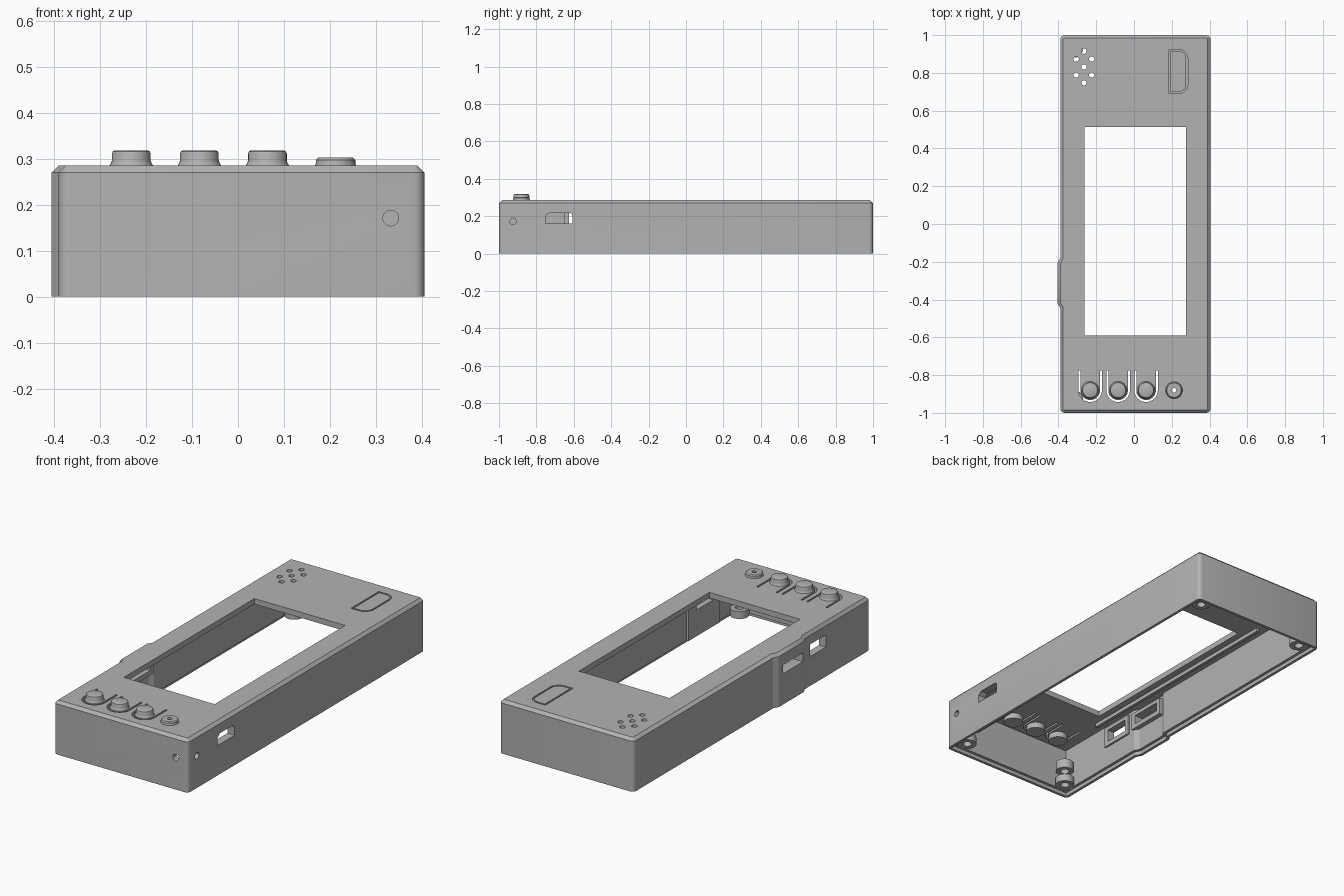
import bpy, bmesh
from math import sin, cos, pi, radians
from mathutils import Vector

cube = bpy.data.objects.get("Cube")
if cube:
    bpy.data.objects.remove(cube, do_unlink=True)

grey = bpy.data.materials.new("plain grey")
grey.use_nodes = True
grey.diffuse_color = (0.45, 0.45, 0.45, 1)
grey.node_tree.nodes["Principled BSDF"].inputs["Base Color"].default_value = (0.45, 0.45, 0.45, 1)

TOP, UNDER = 0.285, 0.255      # faces of the top plate
WALL = 0.03


def finish(name, bm):
    bmesh.ops.recalc_face_normals(bm, faces=bm.faces[:])
    mesh = bpy.data.meshes.new(name)
    bm.to_mesh(mesh)
    bm.free()
    mesh.materials.append(grey)
    obj = bpy.data.objects.new(name, mesh)
    bpy.context.collection.objects.link(obj)
    return obj


def prism_bm(pts, a, b, axis="z"):
    """Extrude a 2D outline from a to b along an axis."""
    place = {"x": lambda u, v, w: (w, u, v), "y": lambda u, v, w: (u, w, v),
             "z": lambda u, v, w: (u, v, w)}[axis]
    bm = bmesh.new()
    low, high = ([bm.verts.new(place(u, v, w)) for u, v in pts] for w in (a, b))
    bm.faces.new(low)
    bm.faces.new(high)
    for i in range(len(pts)):
        j = (i + 1) % len(pts)
        bm.faces.new((low[i], low[j], high[j], high[i]))
    bmesh.ops.recalc_face_normals(bm, faces=bm.faces[:])
    return bm


def prism(name, pts, a, b, axis="z"):
    return finish(name, prism_bm(pts, a, b, axis))


def lathe(name, x, y, profile, closed=False, steps=32):
    """Turn an (r, z) profile round a vertical axis at x, y."""
    bm = bmesh.new()
    rings = [[bm.verts.new((x + r * cos(2 * pi * k / steps), y + r * sin(2 * pi * k / steps), z))
              for k in range(steps)] for r, z in profile]
    pairs = list(zip(rings, rings[1:])) + ([(rings[-1], rings[0])] if closed else [])
    for p, q in pairs:
        for k in range(steps):
            m = (k + 1) % steps
            bm.faces.new((p[k], p[m], q[m], q[k]))
    if not closed:
        bm.faces.new(rings[0])
        bm.faces.new(rings[-1])
    return finish(name, bm)


def rect(u0, u1, v0, v1):
    return [(u0, v0), (u1, v0), (u1, v1), (u0, v1)]


def arc(cx, cy, r, a0, a1, n=12):
    return [(cx + r * cos(radians(a0 + (a1 - a0) * i / n)),
             cy + r * sin(radians(a0 + (a1 - a0) * i / n))) for i in range(n + 1)]


def circle(cx, cy, r, n=24):
    return arc(cx, cy, r, 0, 360 - 360 / n, n - 1)


def cut(obj, cutter):
    mod = obj.modifiers.new("cut", "BOOLEAN")
    mod.operation, mod.solver, mod.object = "DIFFERENCE", "EXACT", cutter
    bpy.context.view_layer.objects.active = obj
    bpy.ops.object.modifier_apply(modifier=mod.name)
    bpy.data.objects.remove(cutter, do_unlink=True)


def outline(d):
    """Case outline moved inwards by d, with the swelling on the right side."""
    return [(-0.39 + d, -1 + d), (0.405 - d, -1 + d), (0.405 - d, 1 - d), (-0.39 + d, 1 - d),
            (-0.39 + d, -0.18 - d / 2), (-0.405 + d, -0.205 - d / 2),
            (-0.405 + d, -0.42 + d / 2), (-0.39 + d, -0.445 + d / 2)]


# Case shell: rounded corners, chamfered top rim, open underneath
bm = prism_bm(outline(0), 0, TOP)
corners = [e for e in bm.edges if abs(e.verts[0].co.z - e.verts[1].co.z) > 0.1
           and abs(e.verts[0].co.y) > 0.9]
bmesh.ops.bevel(bm, geom=corners, offset=0.022, segments=4, profile=0.5, affect="EDGES")
rim = [e for e in bm.edges if all(v.co.z > TOP - 0.001 for v in e.verts)]
bmesh.ops.bevel(bm, geom=rim, offset=0.015, segments=1, affect="EDGES")
case = finish("case_shell", bm)
cut(case, prism("cavity", outline(WALL), -0.02, UNDER))
cut(case, prism("lid_step", outline(WALL / 2), -0.02, 0.02))

# Screen window and speaker holes
cut(case, prism("window", rect(-0.262, 0.275, -0.59, 0.513), 0.2, 0.4))
for dx, dy in [(0, 0), (0, 0.084), (0, -0.084), (0.041, 0.042), (-0.041, 0.042),
               (0.041, -0.042), (-0.041, -0.042)]:
    cut(case, prism("speaker_hole", circle(-0.265 + dx, 0.831 + dy, 0.014), 0.2, 0.4))

# Push buttons on tongues freed by U-shaped slots
BY = -0.88
for i, bx in enumerate((-0.232, -0.084, 0.064)):
    slot = ([(bx - 0.062, -0.775)] + arc(bx, BY, 0.062, 180, 360, 20) + [(bx + 0.062, -0.775),
            (bx + 0.052, -0.775)] + arc(bx, BY, 0.052, 360, 180, 20) + [(bx - 0.052, -0.775)])
    cut(case, prism("slot", slot, 0.2, 0.4))
    lathe(f"button_{i + 1}", bx, BY,
          [(0.048, 0.225), (0.048, 0.284), (0.044, 0.29), (0.042, 0.296), (0.042, 0.311),
           (0.040, 0.316), (0.036, 0.318)])

# Low ring with a pin hole beside the buttons
cut(case, prism("pin_hole", circle(0.212, BY, 0.03), 0.2, 0.4))
lathe("pin_hole_ring", 0.212, BY,
      [(0.012, 0.225), (0.045, 0.225), (0.045, 0.284), (0.043, 0.29), (0.043, 0.297),
       (0.038, 0.302), (0.012, 0.302)], closed=True)


# D-shaped groove in the top plate
def d_shape(d):
    r = 0.05 - d
    return ([(0.185 + d, 0.69 + d)] + arc(0.235, 0.74, r, 270, 360, 8)
            + arc(0.235, 0.875, r, 0, 90, 8) + [(0.185 + d, 0.925 - d)])


cut(case, prism("groove", d_shape(0), TOP - 0.01, 0.4))
prism("d_panel", d_shape(0.009), TOP - 0.015, TOP)
prism("d_panel_post", rect(0.2, 0.27, 0.77, 0.85), 0.225, UNDER + 0.005)

# Left side: connector opening and the two cord holes at the corner
prism("connector_pad", rect(-0.8, -0.54, 0.02, UNDER), 0.363, 0.38, "x")
port = ([(-0.75, 0.16), (-0.607, 0.16)] + arc(-0.627, 0.198, 0.02, 0, 90, 6)
        + [(-0.73, 0.218), (-0.75, 0.203)])
for part in (case, bpy.data.objects["connector_pad"]):
    cut(part, prism("port", port, 0.3, 0.5, "x"))
cut(case, prism("cord_hole", circle(-0.925, 0.172, 0.017), 0.35, 0.5, "x"))
cut(case, prism("cord_hole", circle(0.332, 0.171, 0.017), -1.1, -0.95, "y"))

# Right side: two framed openings
for name, y0, y1, z0, z1 in (("slot_frame", -0.41, -0.24, 0.165, 0.212),
                             ("switch_frame", -0.625, -0.49, 0.157, 0.222)):
    frame = prism(name, rect(y0 - 0.025, y1 + 0.025, z0 - 0.025, z1 + 0.02), -0.385, -0.35, "x")
    for part in (case, frame):
        cut(part, prism("opening", rect(y0, y1, z0, z1), -0.5, -0.3, "x"))

# Screw lugs in the four bottom corners
for sx, side in ((-1, "right"), (1, "left")):
    for sy, end in ((-1, "front"), (1, "back")):
        cx, cy = 0.0075 + sx * 0.325, sy * 0.928
        lathe(f"screw_lug_{end}_{side}", cx, cy,
              [(0.022, 0.02), (0.047, 0.02), (0.047, 0.06), (0.022, 0.06)], closed=True)
        xs = sorted((cx + sx * 0.03, cx + sx * 0.055))
        ys = sorted((cy + sy * 0.03, cy + sy * 0.055))
        prism(f"lug_web_{end}_{side}", rect(*xs, *ys), 0.02, 0.06)

# Small holder above the front right lug
lathe("corner_holder", -0.317, -0.928,
      [(0.022, 0.1), (0.045, 0.1), (0.045, 0.15), (0.022, 0.15)], closed=True)

# Rails under the plate along the window
for x, side in ((-0.305, "right"), (0.318, "left")):
    prism(f"window_rail_{side}", rect(x - 0.008, x + 0.008, -0.66, 0.62), 0.235, UNDER + 0.005)

# Smooth the rounded surfaces, keep edges sharp
for obj in bpy.context.scene.objects:
    if obj.type == "MESH":
        obj.select_set(True)
        bpy.context.view_layer.objects.active = obj
bpy.ops.object.shade_smooth_by_angle(angle=radians(28))
